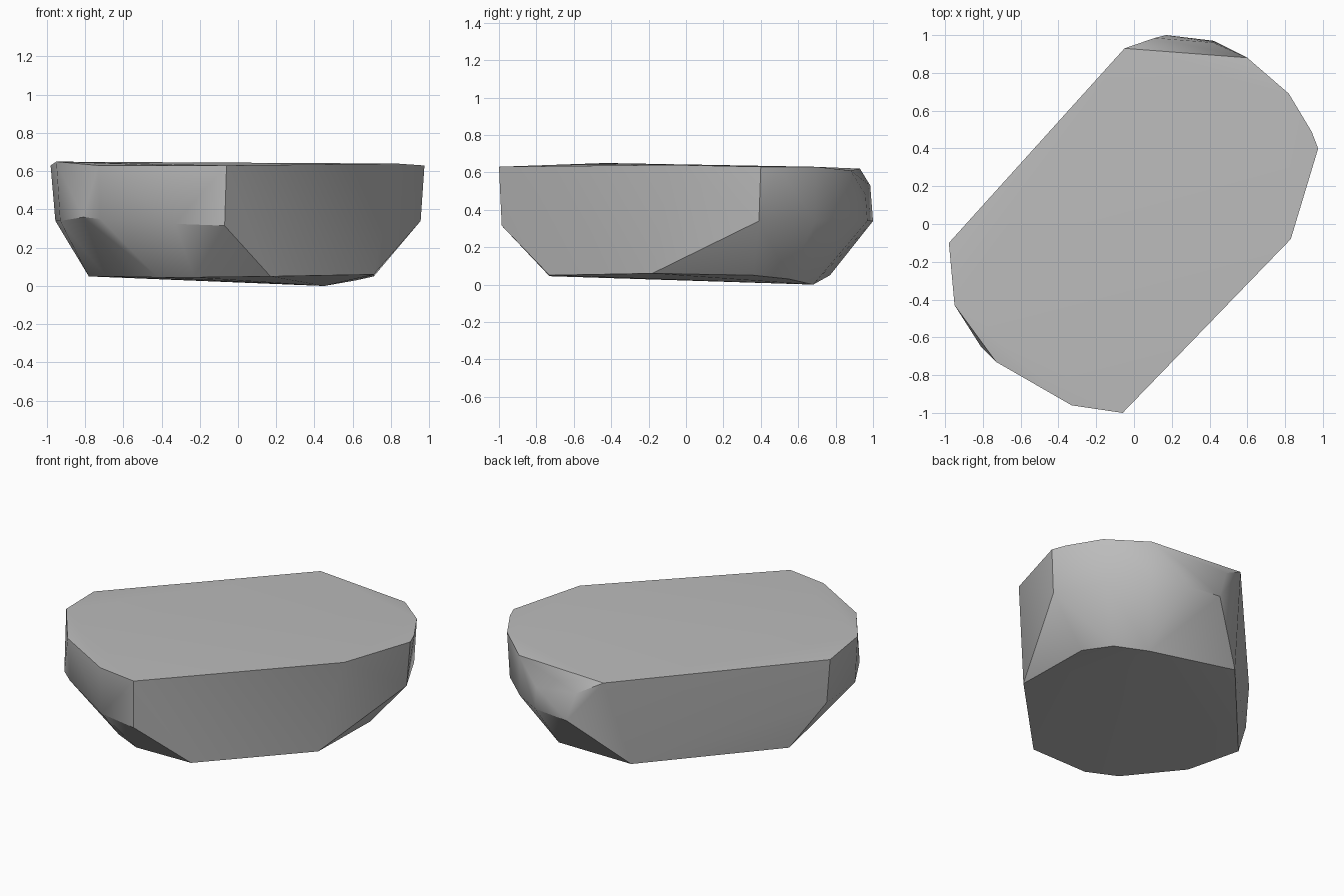
import bpy
import bmesh
import math

default_cube = bpy.data.objects.get("Cube")
if default_cube:
    bpy.data.objects.remove(default_cube, do_unlink=True)


def make_material(name, colour):
    """Create a flat, matt material that shows in viewport and render."""
    material = bpy.data.materials.new(name)
    material.use_nodes = True
    material.diffuse_color = colour
    shader = material.node_tree.nodes["Principled BSDF"]
    shader.inputs["Base Color"].default_value = colour
    shader.inputs["Roughness"].default_value = 1
    return material


def add_ring(bm, points, height):
    """Add one outline; a point may carry its own height."""
    for point in points:
        x, y = point[:2]
        z = point[2] if len(point) > 2 else height
        bm.verts.new((x, y, z))


def build_hull(name, rings, material, crease_angle):
    """Wrap a convex skin around stacked outlines and smooth the soft edges."""
    bm = bmesh.new()
    for height, points in rings:
        add_ring(bm, points, height)

    hull = bmesh.ops.convex_hull(bm, input=bm.verts[:], use_existing_faces=False)
    unused = [item for item in hull["geom_interior"] + hull["geom_unused"]
              if isinstance(item, bmesh.types.BMVert) and item.is_valid]
    bmesh.ops.delete(bm, geom=list(set(unused)), context='VERTS')
    bmesh.ops.recalc_face_normals(bm, faces=bm.faces[:])

    mesh = bpy.data.meshes.new(name)
    bm.to_mesh(mesh)
    bm.free()
    mesh.materials.append(material)

    stone = bpy.data.objects.new(name, mesh)
    bpy.context.collection.objects.link(stone)
    bpy.ops.object.select_all(action='DESELECT')
    stone.select_set(True)
    bpy.context.view_layer.objects.active = stone
    bpy.ops.object.shade_smooth_by_angle(angle=crease_angle)
    return stone


# Nearly flat top outline
top_outline = [
    (-.05, .93, .62), (.6, .88, .61), (.82, .69), (.94, .49), (.975, .4),
    (.83, -.08, .64), (-.06, -1), (-.33, -.96), (-.73, -.73),
    (-.95, -.43, .65), (-.98, -.1),
]

# Chipped back corner
chipped_corner = [(.11, .985, .53), (.42, .96, .48)]

# Crease around the middle, where the sides start to slope inwards
middle_outline = [
    (.17, 1), (.42, .97), (.6, .87), (.8, .69), (.955, .39),
    (-.07, -.985, .315), (-.33, -.95, .325), (-.72, -.72, .35),
    (-.81, -.65, .36), (-.93, -.43), (-.955, -.1),
]

# Small tilted underside
bottom_outline = [
    (.71, -.18, .06), (.71, .36), (.62, .55, .03), (.45, .68, 0),
    (-.14, .77), (-.78, .04), (-.69, -.32), (-.42, -.64, .045),
    (-.23, -.73, .045), (.17, -.73),
]

stone_grey = make_material("stone grey", (.5, .5, .5, 1))
build_hull(
    "boulder",
    [(.63, top_outline), (.5, chipped_corner),
     (.34, middle_outline), (.05, bottom_outline)],
    stone_grey,
    math.radians(35),
)
